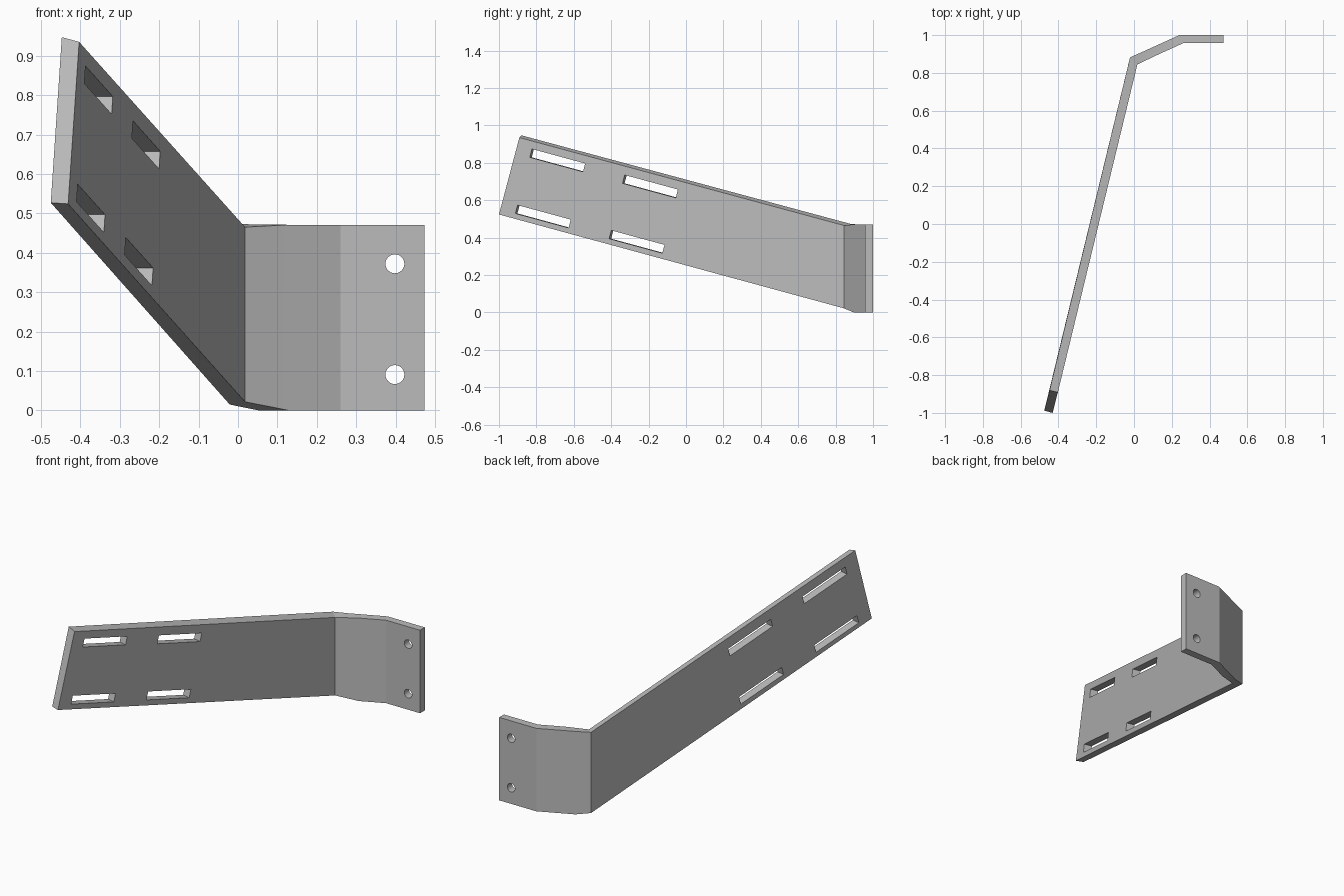
import bpy
import bmesh
import math
from mathutils import Matrix, Vector

cube = bpy.data.objects.get("Cube")
if cube:
    bpy.data.objects.remove(cube, do_unlink=True)

steel = bpy.data.materials.new("grey_steel")
steel.use_nodes = True
grey = (0.5, 0.5, 0.5, 1)
steel.diffuse_color = grey
steel.node_tree.nodes["Principled BSDF"].inputs["Base Color"].default_value = grey


def add_object(name, bm):
    bmesh.ops.recalc_face_normals(bm, faces=bm.faces)
    mesh = bpy.data.meshes.new(name)
    bm.to_mesh(mesh)
    bm.free()
    mesh.materials.append(steel)
    obj = bpy.data.objects.new(name, mesh)
    bpy.context.collection.objects.link(obj)
    return obj


# Bent plate: sections run from the arm tip to the flange end,
# each with outer bottom, outer top, inner top and inner bottom corners
sections = [
    [(-0.475, -0.988, 0.527), (-0.447, -0.88, 0.947), (-0.403, -0.891, 0.935), (-0.431, -1, 0.524)],
    [(-0.021, 0.882, 0.015), (-0.021, 0.882, 0.473), (0.018, 0.845, 0.465), (0.018, 0.845, 0.022)],
    [(0.053, 0.915, 0), (0.053, 0.915, 0.471), (0.13, 0.898, 0.471), (0.13, 0.898, 0)],
    [(0.24, 1, 0), (0.24, 1, 0.471), (0.26, 0.957, 0.471), (0.26, 0.957, 0)],
    [(0.473, 1, 0), (0.473, 1, 0.471), (0.473, 0.957, 0.471), (0.473, 0.957, 0)],
]
bm = bmesh.new()
rings = [[bm.verts.new(p) for p in s] for s in sections]
for a, b in zip(rings, rings[1:]):
    for i in range(4):
        j = (i + 1) % 4
        bm.faces.new((a[i], a[j], b[j], b[i]))
bm.faces.new(rings[0])
bm.faces.new(rings[-1])
bracket = add_object("angled_bracket", bm)

# Arm frame: along the slope, across it, and through the plate
inner_start = Vector((0.018, 0.845, 0))
flat = Vector((-0.449, -1.845, 0)).normalized()
normal = Vector((-flat.y, flat.x, 0))
tilt = math.radians(14.8)
along = flat * math.cos(tilt) + Vector((0, 0, math.sin(tilt)))
across = normal.cross(along)
frame = Matrix((along, across, normal)).transposed().to_4x4()

# Cutters: four slots in the arm, two round holes in the flange
cut = bmesh.new()
for y, z in [(-0.687, 0.813), (-0.191, 0.674), (-0.764, 0.513), (-0.263, 0.378)]:
    centre = inner_start + flat * ((y - inner_start.y) / flat.y)
    centre.z = z
    place = Matrix.Translation(centre) @ frame @ Matrix.Diagonal((0.303, 0.046, 0.2, 1))
    bmesh.ops.create_cube(cut, size=1, matrix=place)
for z in (0.372, 0.091):
    place = Matrix.Translation((0.398, 0.98, z)) @ Matrix.Rotation(math.pi / 2, 4, "X")
    bmesh.ops.create_cone(cut, cap_ends=True, segments=32, radius1=0.024,
                          radius2=0.024, depth=0.2, matrix=place)
cutter = add_object("slot_and_hole_cutter", cut)
cutter.hide_render = True
cutter.display_type = "WIRE"

mod = bracket.modifiers.new("openings", "BOOLEAN")
mod.operation = "DIFFERENCE"
mod.solver = "EXACT"
mod.object = cutter

# Bake the openings, then drop the helper
bpy.context.view_layer.objects.active = bracket
bracket.select_set(True)
bpy.ops.object.modifier_apply(modifier=mod.name)
bpy.data.objects.remove(cutter, do_unlink=True)
bpy.ops.object.shade_smooth_by_angle(angle=math.radians(20))
